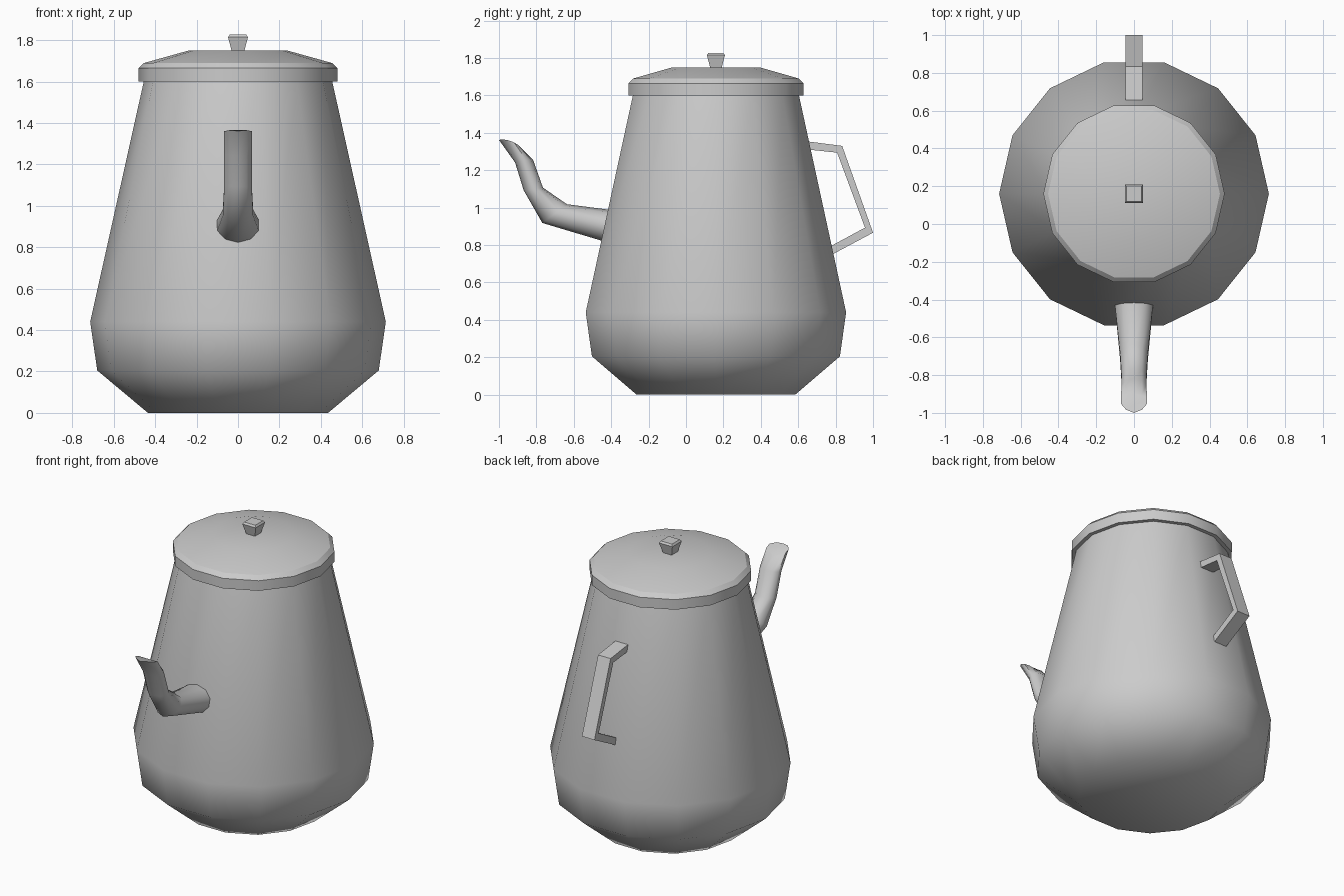
import bpy
import bmesh
from math import sin, cos, pi, radians
from mathutils import Vector

if "Cube" in bpy.data.objects:
    bpy.data.objects.remove(bpy.data.objects["Cube"])

POT_Y = 0.16   # pot axis sits behind the origin
SIDES = 14


def loft(name, rings, smooth=None):
    """Skin a list of equal-sized vertex rings and cap both ends."""
    bm = bmesh.new()
    loops = [[bm.verts.new(p) for p in ring] for ring in rings]
    n = len(loops[0])
    for a, b in zip(loops, loops[1:]):
        for i in range(n):
            j = (i + 1) % n
            bm.faces.new((a[i], a[j], b[j], b[i]))
    bm.faces.new(loops[0][::-1])
    bm.faces.new(loops[-1])
    bmesh.ops.recalc_face_normals(bm, faces=bm.faces)
    mesh = bpy.data.meshes.new(name)
    bm.to_mesh(mesh)
    bm.free()
    obj = bpy.data.objects.new(name, mesh)
    bpy.context.collection.objects.link(obj)
    if smooth:
        bpy.ops.object.select_all(action='DESELECT')
        obj.select_set(True)
        bpy.context.view_layer.objects.active = obj
        bpy.ops.object.shade_smooth_by_angle(angle=radians(smooth))
    return obj


def lathe(name, profile, smooth):
    rings = [[(r * cos(2 * pi * i / SIDES), POT_Y + r * sin(2 * pi * i / SIDES), z)
              for i in range(SIDES)] for r, z in profile]
    return loft(name, rings, smooth)


# Pot body and lid
lathe("pot_body", [(0.435, 0), (0.68, 0.205), (0.714, 0.44), (0.455, 1.602)], 50)
lathe("lid", [(0.48, 1.6), (0.48, 1.665), (0.455, 1.69), (0.24, 1.75)], 28)

# Square lid knob with a chamfered top
knob = [(0.03, 1.745), (0.048, 1.815), (0.04, 1.827)]
loft("lid_knob", [[(sx * h, POT_Y + 0.0 + sy * h, z)
                   for sx, sy in ((-1, -1), (1, -1), (1, 1), (-1, 1))] for h, z in knob])

# Spout: (upper y, z), (lower y, z), half width for each section
spout = [
    ((-0.38, 0.985), (-0.40, 0.808), 0.11),
    ((-0.636, 1.018), (-0.768, 0.918), 0.077),
    ((-0.765, 1.107), (-0.868, 1.093), 0.070),
    ((-0.818, 1.257), (-0.914, 1.242), 0.070),
    ((-0.895, 1.325), (-1.0, 1.362), 0.072),
]
rings = []
for k, (top, low, w) in enumerate(spout):
    a, b = Vector((0, *top)), Vector((0, *low))
    mid, half = (a + b) / 2, (b - a) / 2
    ring = []
    for i in range(10):
        t = 2 * pi * i / 10
        p = mid + half * cos(t) + Vector((w * sin(t), 0, 0))
        if k == len(spout) - 1:          # pouring lip: beak-shaped opening
            p += Vector((0, 0.012, 0.012)) * abs(sin(t))
        ring.append(p)
    rings.append(ring)
loft("spout", rings, 50)

# Angular strap handle: outer and inner points of the side profile
outer = [(0.62, 1.358), (0.835, 1.33), (1.0, 0.866), (0.76, 0.738)]
inner = [(0.62, 1.314), (0.808, 1.294), (0.957, 0.893), (0.74, 0.776)]
loft("handle", [[(-0.045, *o), (0.045, *o), (0.045, *i), (-0.045, *i)]
                for o, i in zip(outer, inner)])
